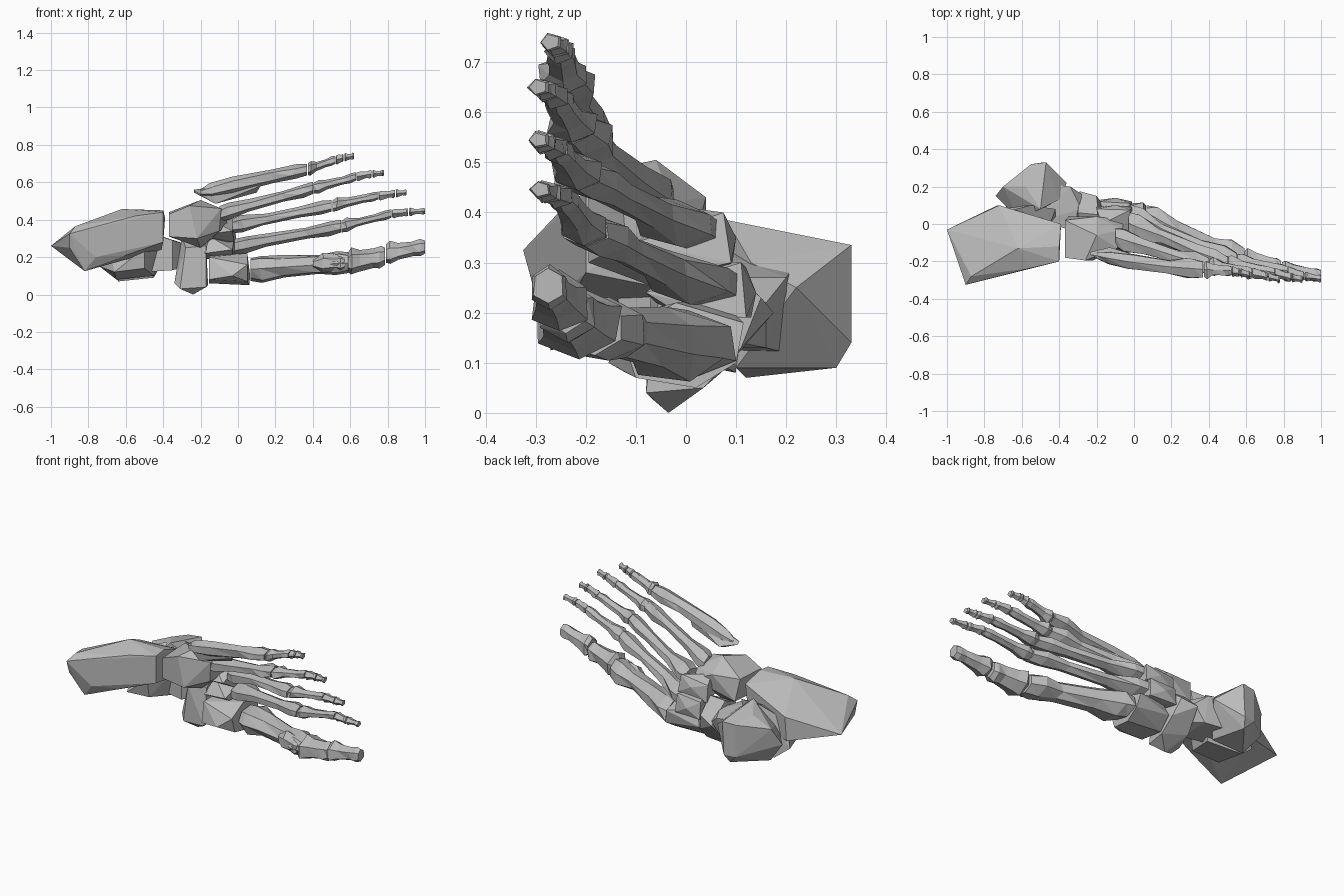
import bpy, bmesh, math, random
from mathutils import Vector

random.seed(4)
bone_mat = bpy.data.materials.new("bone_grey")
bone_mat.diffuse_color = (0.5, 0.5, 0.5, 1)


def finish(name, bm):
    bmesh.ops.recalc_face_normals(bm, faces=bm.faces[:])
    me = bpy.data.meshes.new(name)
    bm.to_mesh(me)
    bm.free()
    me.materials.append(bone_mat)
    ob = bpy.data.objects.new(name, me)
    bpy.context.collection.objects.link(ob)
    return ob


def block(name, pts):
    """Faceted, chunky bone: the hull of its corner points."""
    bm = bmesh.new()
    vs = [bm.verts.new(p) for p in pts]
    res = bmesh.ops.convex_hull(bm, input=vs)
    loose = {v for v in res["geom_interior"] if isinstance(v, bmesh.types.BMVert)}
    bmesh.ops.delete(bm, geom=list(loose), context='VERTS')
    bmesh.ops.dissolve_limit(bm, angle_limit=math.radians(4), verts=bm.verts[:], edges=bm.edges[:])
    return finish(name, bm)


def long_bone(name, a, b, base, shaft, head, sides=6, bow=0.0, tip=0.8):
    """Lofted shaft along x from a to b; base, shaft, head are (y, z) half sizes."""
    a, b = Vector(a), Vector(b)
    rings = [(0.0, base, tip), (0.1, base, 1.0), (0.32, shaft, 1.2), (0.68, shaft, 1.0),
             (0.88, head, 1.0), (1.0, head, 0.8)]
    bm = bmesh.new()
    loops = []
    for t, (ry, rz), k in rings:
        c = a.lerp(b, t) + Vector((0, bow * math.sin(math.pi * t), 0))
        loop = []
        for i in range(sides):
            w = math.tau * (i + 0.5) / sides
            j = k * random.uniform(0.92, 1.16)
            dx = random.uniform(-0.025, 0.025) * (b.x - a.x) if 0 < t < 1 else 0
            loop.append(bm.verts.new(c + Vector((dx, ry * j * math.cos(w), rz * j * math.sin(w)))))
        loops.append(loop)
    for p, q in zip(loops, loops[1:]):
        for i in range(sides):
            n = (i + 1) % sides
            bm.faces.new((p[i], p[n], q[n]))
            bm.faces.new((p[i], q[n], q[i]))
    bm.faces.new(loops[0])
    bm.faces.new(loops[-1])
    return finish(name, bm)


# Heel
block("heel_bone", [
    (-1, -.03, .26), (-.9, -.325, .325), (-.9, -.3, .25), (-.87, -.28, .365), (-.82, -.27, .125),
    (-.72, .1, .34), (-.73, .1, .2), (-.76, -.29, .2), (-.6, .04, .38), (-.62, -.13, .457),
    (-.55, -.235, .42), (-.6, -.24, .21), (-.4, -.2, .44), (-.4, -.2, .28), (-.4, -.12, .45),
    (-.39, 0, .41), (-.41, 0, .24)])

# Ankle
block("ankle_body", [
    (-.55, .32, .14), (-.48, .33, .14), (-.55, .32, .33), (-.47, .33, .335), (-.5, .3, .09),
    (-.64, .12, .07), (-.74, .15, .2), (-.7, .2, .3), (-.58, .2, .355), (-.5, .08, .385),
    (-.36, .22, .25), (-.45, .1, .09), (-.4, .13, .3), (-.62, .03, .25)])
block("ankle_head", [
    (-.5, .02, .12), (-.5, .2, .12), (-.5, .02, .34), (-.5, .22, .3), (-.35, -.03, .13),
    (-.35, .16, .13), (-.35, -.03, .29), (-.34, .2, .27), (-.28, .06, .15), (-.28, .08, .27),
    (-.28, .16, .22)])
block("ankle_lower_shelf", [
    (-.66, -.1, .12), (-.5, -.12, .14), (-.45, .06, .1), (-.65, .1, .08), (-.74, .08, .15),
    (-.42, 0, .27), (-.7, .06, .3), (-.5, -.14, .25), (-.55, .1, .37), (-.42, .08, .36)])

# Midfoot
block("inner_midfoot", [
    (-.34, -.04, .06), (-.31, -.07, .03), (-.24, -.035, 0), (-.17, -.08, .04), (-.16, .035, .05),
    (-.31, .07, .08), (-.29, .175, .2), (-.2, .15, .23), (-.19, .05, .31), (-.3, .06, .31),
    (-.17, -.05, .26), (-.28, -.07, .25), (-.17, .11, .13)])
block("outer_midfoot", [
    (-.37, -.18, .31), (-.37, -.18, .43), (-.37, .02, .44), (-.35, .04, .31), (-.26, -.195, .475),
    (-.2, -.06, .505), (-.2, .04, .43), (-.22, -.195, .3), (-.2, -.06, .25), (-.06, -.03, .42),
    (-.09, -.13, .46), (-.1, -.12, .34), (-.06, .02, .36)])
block("first_wedge", [
    (-.155, -.12, .08), (-.155, .03, .06), (-.155, .1, .13), (-.155, -.1, .2), (-.03, -.155, .1),
    (.05, -.1, .07), (.06, .02, .05), (.065, .1, .1), (.05, .115, .18), (.05, -.02, .22),
    (.05, -.13, .16), (-.13, .07, .22)])
block("second_wedge", [
    (-.18, .13, .19), (-.18, .12, .29), (-.18, -.06, .22), (-.01, .12, .19), (-.02, .11, .3),
    (-.03, -.08, .24), (-.1, .14, .24), (-.15, 0, .31), (-.03, 0, .19)])
block("third_wedge", [
    (-.2, .09, .28), (-.2, .08, .38), (-.18, -.08, .32), (-.01, .09, .3), (-.02, .075, .4),
    (-.03, -.1, .34), (-.1, .1, .35), (-.17, 0, .41), (-.02, 0, .28)])

# Big toe ray
long_bone("metatarsal_1", (.068, 0, .135), (.59, -.2, .17), (.108, .07), (.062, .05), (.092, .064), 7, .004, .9)
long_bone("ball_pebble", (.4, -.165, .165), (.57, -.23, .168), (.04, .03), (.045, .045), (.045, .045), 6)
long_bone("big_toe_inner_bone", (.587, -.21, .172), (.785, -.24, .205), (.086, .066), (.056, .046), (.056, .054))
long_bone("big_toe_tip", (.79, -.25, .215), (1, -.275, .255), (.058, .06), (.036, .036), (.038, .045))

# Lesser rays: base, knuckle, end of first, second and last toe bones, base half sizes
rays = [
    ((-.02, .03, .255), (.55, -.2, .365), (.82, -.25, .432), (.91, -.278, .44), (1, -.29, .447), (.085, .045)),
    ((-.03, .005, .365), (.5, -.215, .475), (.75, -.26, .528), (.84, -.285, .54), (.9, -.295, .545), (.08, .043)),
    ((-.1, -.07, .43), (.4, -.225, .57), (.63, -.26, .63), (.715, -.28, .645), (.78, -.295, .65), (.065, .043)),
    ((-.2, -.17, .545), (.37, -.243, .67), (.52, -.25, .72), (.565, -.257, .732), (.62, -.27, .74), (.034, .034)),
]
gap = Vector((.004, 0, 0))
for n, (p0, p1, p2, p3, p4, base) in enumerate(rays, 2):
    shaft = (.038, .027) if n < 5 else (.036, .036)
    long_bone(f"metatarsal_{n}", p0, p1, base, shaft, (.06, .037), 6,
              (.004, .002, -.002, -.01)[n - 2], .85 if n < 5 else .5)
    long_bone(f"toe_{n}_first_bone", Vector(p1) + gap, p2, (.052, .035), (.028, .02), (.031, .025))
    long_bone(f"toe_{n}_middle_bone", Vector(p2) + gap, p3, (.03, .025), (.022, .018), (.026, .022), 5)
    long_bone(f"toe_{n}_tip", Vector(p3) + gap, p4, (.026, .022), (.016, .013), (.022, .018), 5)

# Flared root of the outermost ray
block("metatarsal_5_root", [
    (-.235, -.165, .56), (-.235, -.15, .545), (-.13, -.125, .515), (-.12, -.19, .485), (-.14, -.2, .57),
    (.12, -.2, .615), (.12, -.235, .58), (.1, -.2, .545), (-.02, -.185, .59)])
